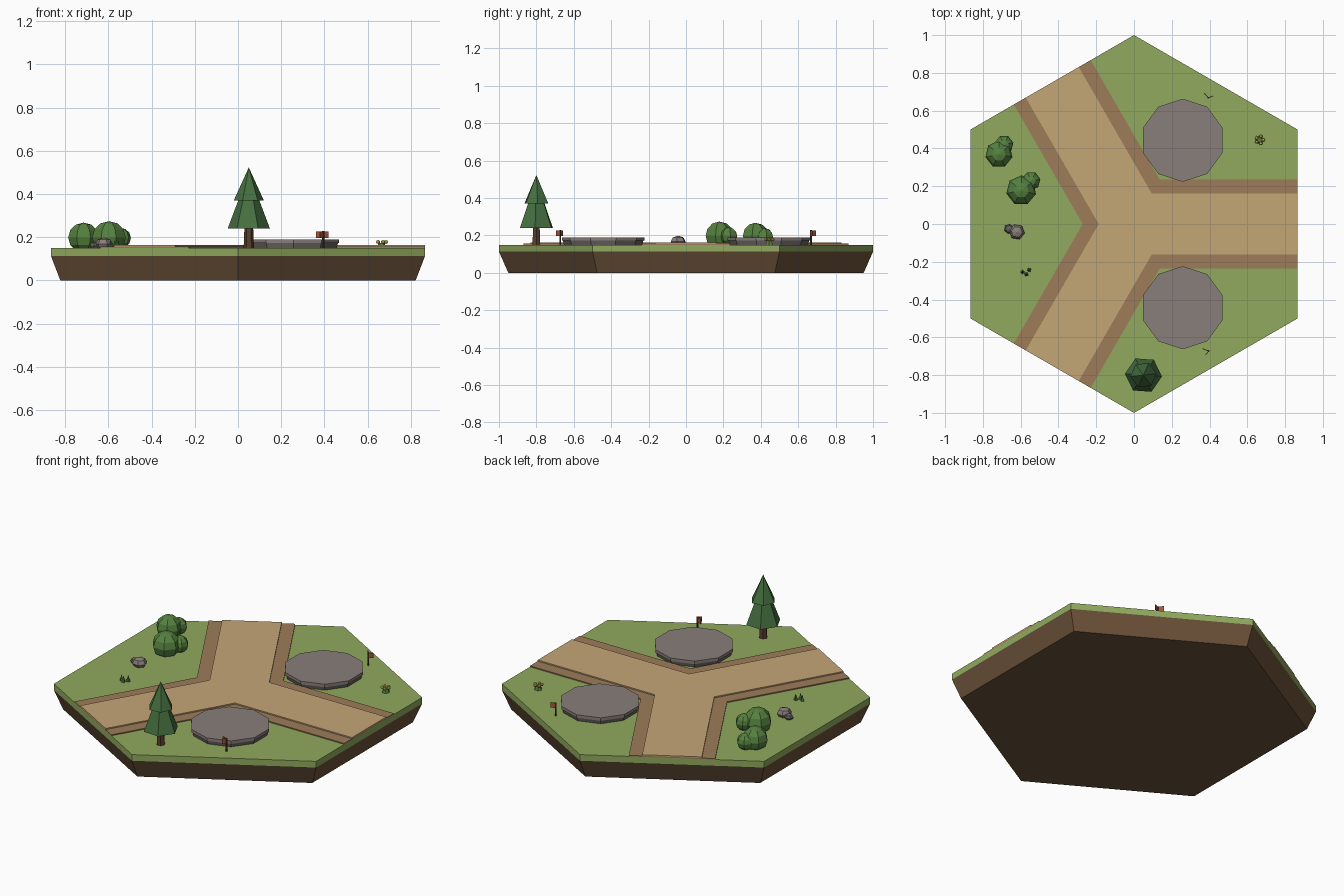
import bpy, bmesh, math
from mathutils import Matrix

if "Cube" in bpy.data.objects:
    bpy.data.objects.remove(bpy.data.objects["Cube"])

def mat(name, *rgb):
    m = bpy.data.materials.new(name)
    m.diffuse_color = (*rgb, 1)
    m.use_nodes = True
    m.node_tree.nodes["Principled BSDF"].inputs["Base Color"].default_value = m.diffuse_color
    return m

GRASS = mat("grass", 0.28, 0.40, 0.11)
DIRT = mat("dirt", 0.15, 0.085, 0.042)
ROAD = mat("road", 0.55, 0.38, 0.18)
EDGE = mat("road_edge", 0.34, 0.20, 0.10)
STONE = mat("stone", 0.25, 0.21, 0.195)
DARK = mat("dark_stone", 0.14, 0.125, 0.12)
LEAF = mat("leaf", 0.09, 0.22, 0.05)
PINE = mat("pine", 0.06, 0.16, 0.05)
WOOD = mat("wood", 0.10, 0.05, 0.025)
CLOTH = mat("cloth", 0.38, 0.09, 0.045)
YELLOW = mat("petal", 0.75, 0.60, 0.12)

def finish(name, bm, material, loc=(0, 0, 0)):
    bmesh.ops.recalc_face_normals(bm, faces=bm.faces)
    me = bpy.data.meshes.new(name)
    bm.to_mesh(me)
    bm.free()
    me.materials.append(material)
    ob = bpy.data.objects.new(name, me)
    ob.location = loc
    bpy.context.collection.objects.link(ob)
    return ob

def cone(name, material, x, y, z0, z1, r0, r1, sides, turn=0.0):
    """Prism, frustum or cone; turn is the angle of the first corner."""
    bm = bmesh.new()
    bmesh.ops.create_cone(bm, cap_ends=True, segments=sides, radius1=r0, radius2=r1, depth=z1 - z0,
                          matrix=Matrix.Rotation(math.radians(turn - 90), 4, 'Z'))
    bmesh.ops.remove_doubles(bm, verts=bm.verts, dist=1e-6)
    return finish(name, bm, material, (x, y, (z0 + z1) / 2))

def ball(name, material, x, y, z, r, sz=1.0, turn=0, seg=7, rings=5):
    bm = bmesh.new()
    bmesh.ops.create_uvsphere(bm, u_segments=seg, v_segments=rings, radius=r,
                              matrix=Matrix.Diagonal((1, 1, sz, 1)) @ Matrix.Rotation(math.radians(turn), 4, 'Z'))
    return finish(name, bm, material, (x, y, z))

def slab(name, material, pts, z0, z1):
    bm = bmesh.new()
    f = bm.faces.new([bm.verts.new((x, y, z0)) for x, y in pts])
    up = bmesh.ops.extrude_face_region(bm, geom=[f])
    bmesh.ops.translate(bm, vec=(0, 0, z1 - z0), verts=[g for g in up["geom"] if isinstance(g, bmesh.types.BMVert)])
    return finish(name, bm, material)

def three_way(w):
    """Outline of three arms of half width w, cut at the tile edge."""
    pts, end = [], math.sqrt(3) / 2
    for k in range(3):
        a = math.radians(120 * k)
        c, s = math.cos(a), math.sin(a)
        pts += [(end * c - y * s, end * s + y * c) for y in (-w, w)]
        r = w / math.sin(math.radians(60))
        b = a + math.radians(60)
        pts.append((r * math.cos(b), r * math.sin(b)))
    return pts

# hexagonal tile: tapered dirt with grass layer
cone("dirt_base", DIRT, 0, 0, 0, 0.113, 0.95, 1.0, 6, 90)
cone("grass_layer", GRASS, 0, 0, 0.113, 0.15, 1.0, 1.0, 6, 90)

# forked road with darker borders
slab("road_border", EDGE, three_way(0.235), 0.15, 0.156)
slab("road_surface", ROAD, three_way(0.162), 0.156, 0.163)

# stone building pads with marker flags
for side, sy in (("back", 1), ("front", -1)):
    x, y = 0.258, 0.443 * sy
    cone(side + "_pad_base", DARK, x, y, 0.15, 0.172, 0.21, 0.215, 10, 90)
    cone(side + "_pad_top", STONE, x, y, 0.172, 0.19, 0.22, 0.22, 10, 90)

flags = (("back", 0.393, 0.668, ((-0.022, 0.026), (0.026, 0.010))),
         ("front", 0.395, -0.672, ((-0.032, 0.012), (-0.016, -0.021))))
for side, x, y, wings in flags:
    cone(side + "_flag_pole", WOOD, x, y, 0.15, 0.228, 0.005, 0.005, 5)
    for i, (dx, dy) in enumerate(wings):
        n = 0.002 / math.hypot(dx, dy)
        ox, oy = -dy * n, dx * n
        slab(f"{side}_flag_cloth_{i}", CLOTH,
             [(x + ox, y + oy), (x - ox, y - oy), (x + dx - ox, y + dy - oy), (x + dx + ox, y + dy + oy)],
             0.197, 0.227)

# pine tree
cone("pine_trunk", WOOD, 0.05, -0.8, 0.15, 0.25, 0.024, 0.02, 6)
cone("pine_lower", PINE, 0.05, -0.8, 0.24, 0.50, 0.098, 0, 6, -4)
cone("pine_upper", PINE, 0.05, -0.8, 0.37, 0.523, 0.07, 0, 6, 6)

# round bushes
for i, (x, y, z, r) in enumerate(((-0.715, 0.37, 0.198, 0.073), (-0.688, 0.42, 0.192, 0.05),
                                  (-0.597, 0.178, 0.198, 0.08), (-0.545, 0.228, 0.196, 0.05))):
    ball(f"bush_{i}", LEAF, x, y, z, r, 0.95, 25 * i, 7, 6)

# rocks
ball("large_rock", STONE, -0.62, -0.042, 0.168, 0.042, 0.72, 20, 6, 4)
ball("small_rock", DARK, -0.662, -0.026, 0.16, 0.026, 0.75, 50, 6, 4)

# grass tufts
for i, (x, y) in enumerate(((-0.59, -0.255), (-0.555, -0.243), (-0.57, -0.266))):
    cone(f"grass_tuft_{i}", PINE, x, y, 0.15, 0.187, 0.012, 0, 4, 30 * i)

# flower patch
cone("flower_leaves", LEAF, 0.665, 0.445, 0.15, 0.172, 0.022, 0.014, 6)
for i in range(5):
    a = math.radians(72 * i)
    ball(f"flower_{i}", YELLOW, 0.665 + 0.02 * math.cos(a), 0.445 + 0.02 * math.sin(a), 0.178, 0.010, 0.9, 0, 5, 4)
